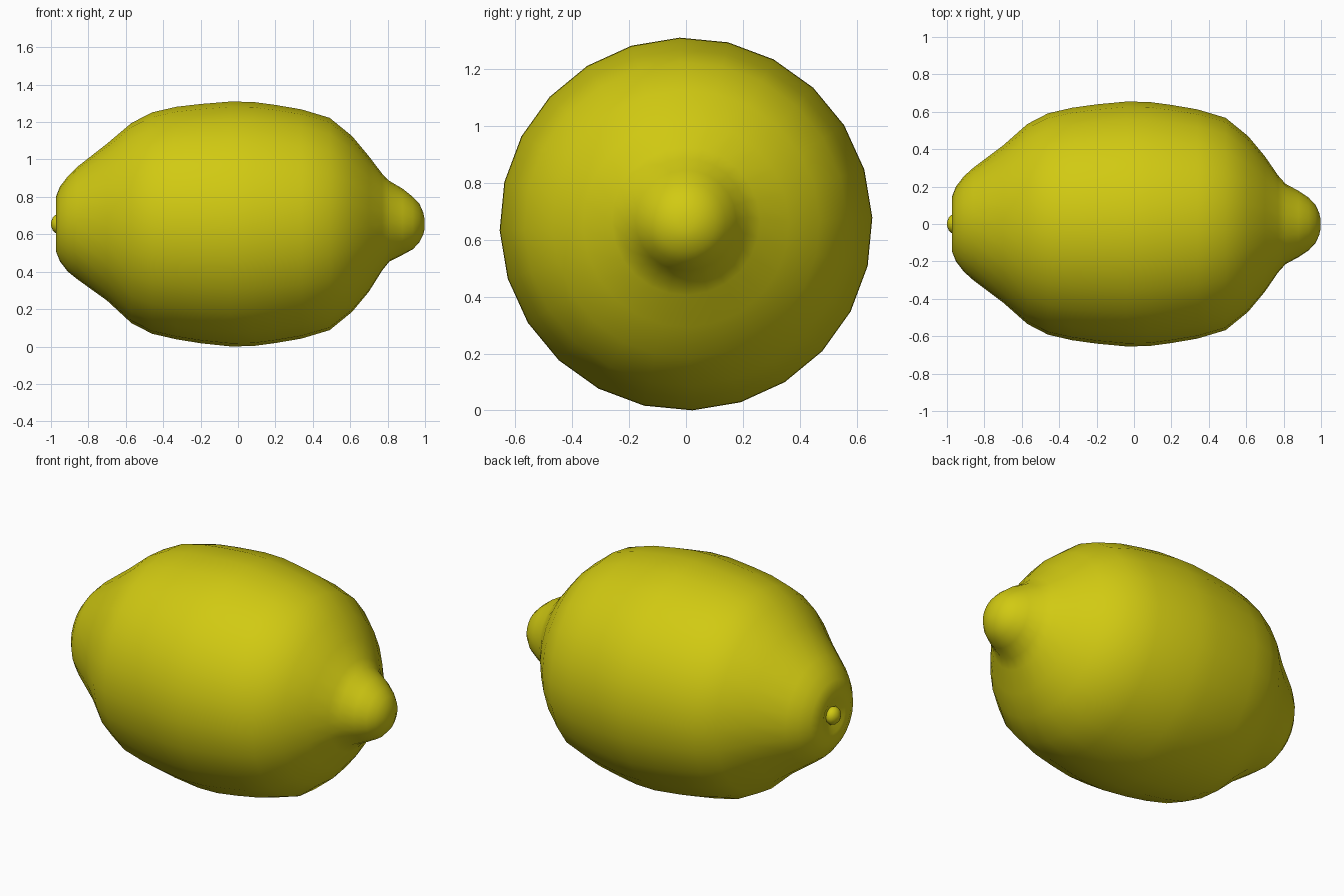
import bpy, bmesh, math

if "Cube" in bpy.data.objects:
    bpy.data.objects.remove(bpy.data.objects["Cube"], do_unlink=True)

SIDES = 24
AXIS_Z = 0.655

# One yellow for everything
yellow = bpy.data.materials.new("lemon yellow")
color = (0.64, 0.59, 0.006, 1)
yellow.diffuse_color = color
yellow.use_nodes = True
bsdf = yellow.node_tree.nodes["Principled BSDF"]
bsdf.inputs["Base Color"].default_value = color
bsdf.inputs["Roughness"].default_value = 0.6


def revolve(name, rings, sides, turn=0.0):
    """Sweep (x, radius, height offset) rings along x and close both ends."""
    bm = bmesh.new()
    loops = []
    for x, r, dz in rings:
        loop = []
        for i in range(sides):
            a = 2 * math.pi * i / sides + turn
            loop.append(bm.verts.new((x, r * math.cos(a), AXIS_Z + dz + r * math.sin(a))))
        loops.append(loop)
    for a, b in zip(loops, loops[1:]):
        for i in range(sides):
            j = (i + 1) % sides
            bm.faces.new((a[i], a[j], b[j], b[i]))
    for loop, (x, r, dz) in ((loops[0], rings[0]), (loops[-1], rings[-1])):
        tip = bm.verts.new((x, 0, AXIS_Z + dz))
        for i in range(sides):
            bm.faces.new((loop[i], loop[(i + 1) % sides], tip))
    bmesh.ops.recalc_face_normals(bm, faces=bm.faces[:])
    mesh = bpy.data.meshes.new(name)
    bm.to_mesh(mesh)
    bm.free()
    mesh.materials.append(yellow)
    for p in mesh.polygons:
        p.use_smooth = True
    ob = bpy.data.objects.new(name, mesh)
    bpy.context.collection.objects.link(ob)
    return ob


# Fruit body: dimpled stem end, blunt neck, full belly, pointed nipple
revolve("lemon_body", [
    (-0.945, 0.03, 0), (-0.95, 0.06, 0), (-0.968, 0.10, 0), (-0.974, 0.145, 0),
    (-0.952, 0.20, 0), (-0.91, 0.255, 0), (-0.86, 0.30, 0.005), (-0.70, 0.42, 0.01),
    (-0.57, 0.535, 0.005), (-0.46, 0.592, 0.005), (-0.33, 0.622, 0.005),
    (-0.20, 0.64, 0.002), (-0.04, 0.655, 0), (0.08, 0.653, 0), (0.20, 0.637, 0),
    (0.34, 0.613, 0), (0.49, 0.568, 0), (0.61, 0.47, 0), (0.70, 0.362, 0),
    (0.77, 0.26, 0.01), (0.81, 0.215, 0.015), (0.88, 0.177, 0.012),
    (0.935, 0.14, 0.005), (0.97, 0.103, 0.005), (0.99, 0.06, 0.003), (0.998, 0.025, 0),
], SIDES, math.radians(2))

# Small stem button in the dimple
button = [(-0.96 - 0.04 * math.sin(a), 0.052 * math.cos(a), 0)
          for a in (math.radians(d) for d in (-30, 0, 25, 50, 75, 88))]
revolve("stem_button", button, 12)
